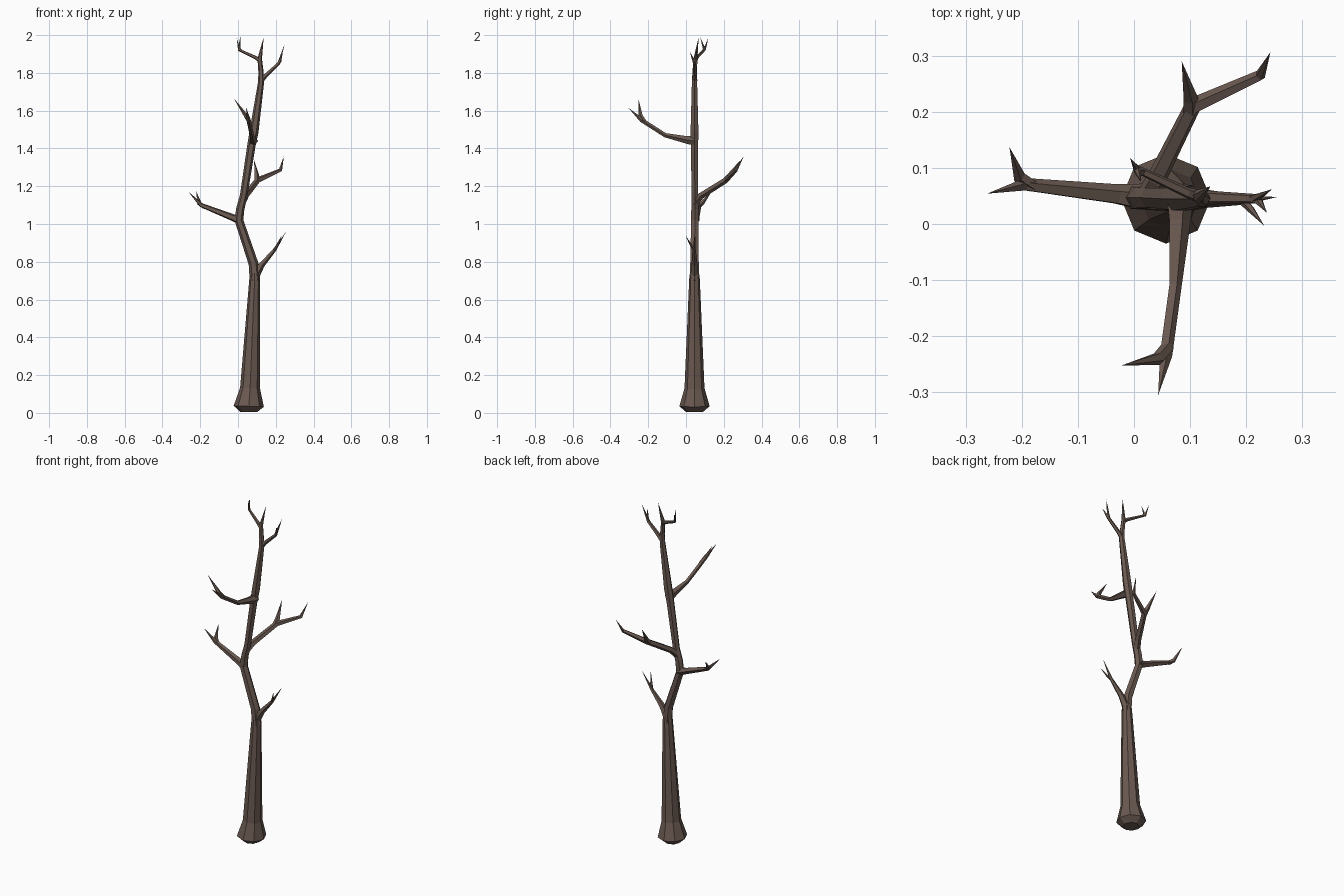
import bpy, bmesh, math
from mathutils import Vector

bark = bpy.data.materials.new("dark_bark")
bark.diffuse_color = (0.145, 0.102, 0.083, 1)


def add_limb(bm, path, sides):
    """Tapered faceted tube through (x, y, z, radius) points; radius 0 makes a point."""
    pts = [Vector(p[:3]) for p in path]
    n = len(pts)
    u, rings = None, []
    for i, p in enumerate(pts):
        d_in = (p - pts[max(i - 1, 0)]).normalized()
        d_out = (pts[min(i + 1, n - 1)] - p).normalized()
        t = (d_in + d_out).normalized()
        if u is None:
            u = Vector((1, 0, 0)) if abs(t.x) < 0.8 else Vector((0, 1, 0))
        u = (u - t * u.dot(t)).normalized()
        v = t.cross(u)
        r = path[i][3]
        if r == 0:
            rings.append([bm.verts.new(p)])
            continue
        angles = [2 * math.pi * k / sides for k in range(sides)]
        rings.append([bm.verts.new(p + r * (u * math.cos(a) + v * math.sin(a))) for a in angles])
    for a, b in zip(rings, rings[1:]):
        for k in range(sides):
            j = (k + 1) % sides
            if len(b) == 1:
                bm.faces.new((a[k], a[j], b[0]))
            else:
                bm.faces.new((a[k], a[j], b[j], b[k]))
    bm.faces.new(rings[0][::-1])
    if len(rings[-1]) > 1:
        bm.faces.new(rings[-1])


def make_part(name, limbs, sides):
    bm = bmesh.new()
    for path in limbs:
        add_limb(bm, path, sides)
    bmesh.ops.recalc_face_normals(bm, faces=bm.faces)
    me = bpy.data.meshes.new(name)
    bm.to_mesh(me)
    bm.free()
    me.materials.append(bark)
    bpy.context.collection.objects.link(bpy.data.objects.new(name, me))


# Lower trunk with flared foot and rounded underside
make_part("lower_trunk", [[
    (.057, .045, .005, .045), (.057, .045, .035, .08), (.064, .045, .13, .053),
    (.088, .045, .71, .028), (.088, .045, .76, .022)]], 8)

# Upper trunk, zigzagging from fork to fork up to the leader tip
make_part("upper_trunk", [[
    (.09, .045, .70, .028), (.082, .045, .79, .026), (.005, .047, 1.02, .023),
    (.012, .047, 1.08, .022), (.03, .047, 1.15, .02), (.07, .045, 1.41, .022),
    (.085, .045, 1.49, .024), (.122, .045, 1.75, .016), (.122, .046, 1.80, .014),
    (.115, .05, 1.875, .012), (.136, .067, 1.99, 0)]], 6)

# Low right branch
make_part("low_right_branch", [
    [(.088, .045, .72, .024), (.125, .045, .785, .017), (.195, .043, .865, .009), (.255, .048, .96, 0)],
    [(.19, .045, .86, .008), (.207, .028, .885, .007), (.232, -.003, .94, 0)]], 5)

# Left branch
make_part("left_branch", [
    [(.012, .047, 1.02, .025), (-.03, .052, 1.035, .019), (-.195, .07, 1.10, .012), (-.262, .054, 1.17, 0)],
    [(-.18, .068, 1.093, .012), (-.205, .085, 1.11, .012), (-.222, .137, 1.175, 0)]], 5)

# Back branch
make_part("back_branch", [
    [(.02, .045, 1.11, .02), (.04, .08, 1.15, .018), (.105, .21, 1.232, .016),
     (.225, .265, 1.285, .010), (.243, .306, 1.36, 0)],
    [(.10, .20, 1.225, .015), (.10, .225, 1.25, .014), (.085, .29, 1.34, 0)]], 5)

# Front branch
make_part("front_branch", [
    [(.08, .045, 1.44, .026), (.08, .005, 1.445, .021), (.073, -.11, 1.47, .012),
     (.056, -.235, 1.55, .012), (.043, -.305, 1.615, 0)],
    [(.06, -.22, 1.54, .012), (.043, -.24, 1.572, .012), (-.022, -.252, 1.665, 0)]], 5)

# Top right branch
make_part("top_right_branch", [
    [(.122, .046, 1.76, .015), (.145, .047, 1.785, .012), (.215, .045, 1.85, .009), (.246, .062, 1.95, 0)],
    [(.205, .046, 1.84, .008), (.222, .042, 1.862, .008), (.237, .02, 1.912, 0)]], 5)

# Top left branch
make_part("top_left_branch", [
    [(.12, .048, 1.862, .012), (.095, .056, 1.88, .01), (.005, .098, 1.922, .007), (-.007, .118, 1.985, 0)],
    [(.015, .092, 1.918, .007), (.006, .095, 1.93, .007), (.012, .075, 1.99, 0)]], 5)
